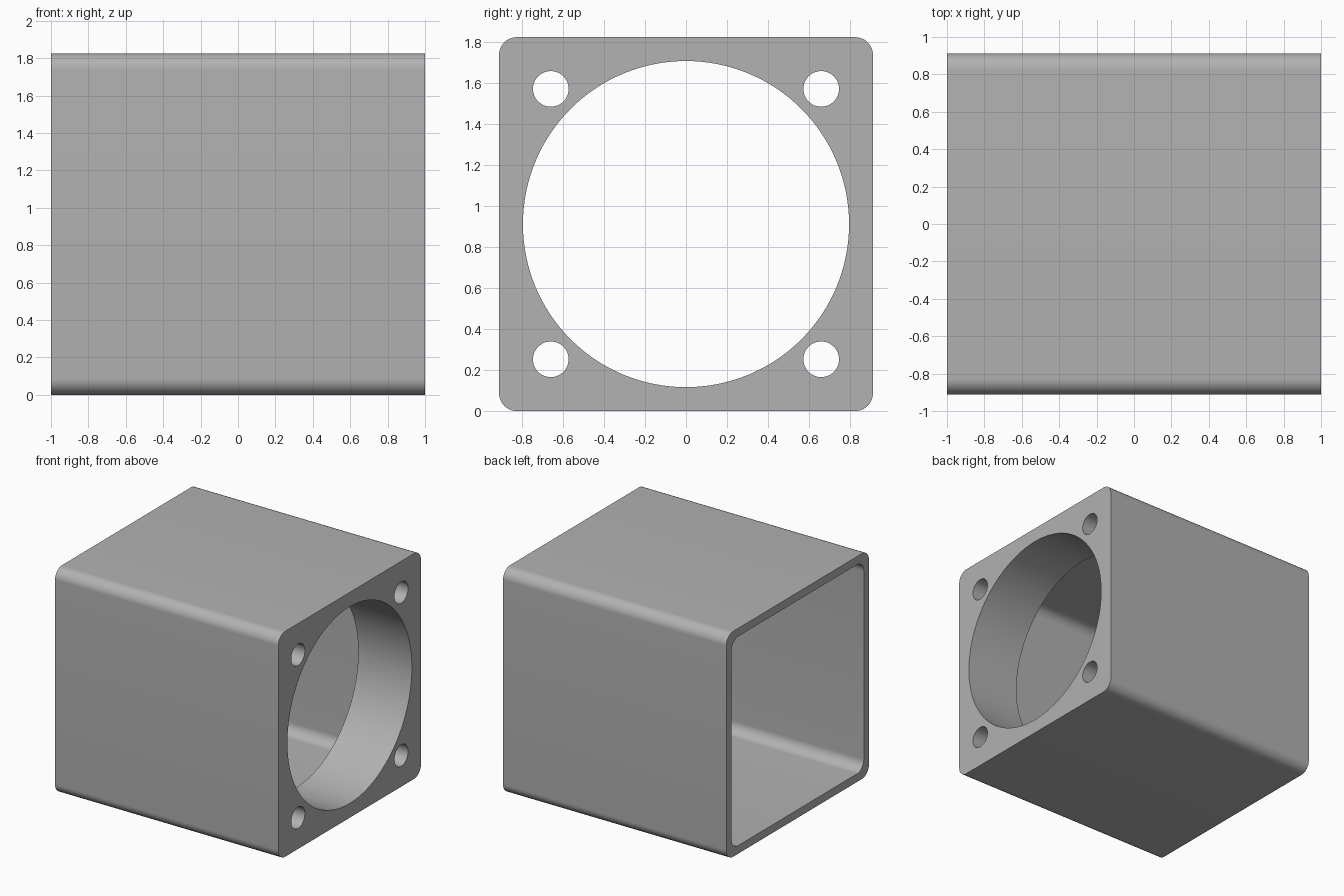
import bpy, bmesh, math

if "Cube" in bpy.data.objects:
    bpy.data.objects.remove(bpy.data.objects["Cube"])

SIZE = 1.825        # outer width and height
MID = SIZE / 2      # centre height of the tube
WALL = 0.066        # duct wall thickness
PLATE = 0.48        # thickness of the drilled end plate
CORNER = 0.087


def rounded_square(size, r, steps=12):
    """Outline of a rounded square in (y, z), centred on the duct axis."""
    c = size / 2 - r
    pts = []
    for k, (sy, sz) in enumerate([(1, 1), (-1, 1), (-1, -1), (1, -1)]):
        for i in range(steps + 1):
            a = math.pi / 2 * (k + i / steps)
            pts.append((sy * c + r * math.cos(a), MID + sz * c + r * math.sin(a)))
    return pts


def circle(y, z, r, n):
    return [(y + r * math.cos(2 * math.pi * i / n),
             z + r * math.sin(2 * math.pi * i / n)) for i in range(n)]


def prism(name, outline, x0, x1):
    """Extrude a (y, z) outline along x."""
    bm = bmesh.new()
    face = bm.faces.new([bm.verts.new((x0, y, z)) for y, z in outline])
    ext = bmesh.ops.extrude_face_region(bm, geom=[face])
    verts = [g for g in ext["geom"] if isinstance(g, bmesh.types.BMVert)]
    bmesh.ops.translate(bm, verts=verts, vec=(x1 - x0, 0, 0))
    bmesh.ops.recalc_face_normals(bm, faces=bm.faces)
    mesh = bpy.data.meshes.new(name)
    bm.to_mesh(mesh)
    bm.free()
    obj = bpy.data.objects.new(name, mesh)
    bpy.context.collection.objects.link(obj)
    return obj


# Outer body of the duct
duct = prism("fan_duct", rounded_square(SIZE, CORNER), -1, 1)
grey = bpy.data.materials.new("plain grey")
grey.diffuse_color = (0.445, 0.445, 0.445, 1)
grey.use_nodes = True
grey.node_tree.nodes["Principled BSDF"].inputs["Base Color"].default_value = grey.diffuse_color
duct.data.materials.append(grey)

# Square cavity open at the left, round bore and four screw holes at the right
cutters = [
    prism("cavity_cutter", rounded_square(SIZE - 2 * WALL, CORNER), -1.2, 1 - PLATE),
    prism("bore_cutter", circle(0, MID, 0.796, 128), 0.3, 1.2),
]
for sy in (-1, 1):
    for sz in (-1, 1):
        hole = circle(sy * 0.66, MID + sz * 0.66, 0.087, 48)
        cutters.append(prism("screw_hole_cutter", hole, 0.3, 1.2))

bpy.context.view_layer.objects.active = duct
duct.select_set(True)
for cutter in cutters:
    cutter.hide_render = True
    mod = duct.modifiers.new("cut", "BOOLEAN")
    mod.operation = "DIFFERENCE"
    mod.solver = "EXACT"
    mod.object = cutter
    bpy.ops.object.modifier_apply(modifier=mod.name)
    bpy.data.objects.remove(cutter)

# Smooth curves, crisp rims
bpy.ops.object.shade_smooth_by_angle(angle=math.radians(30))
